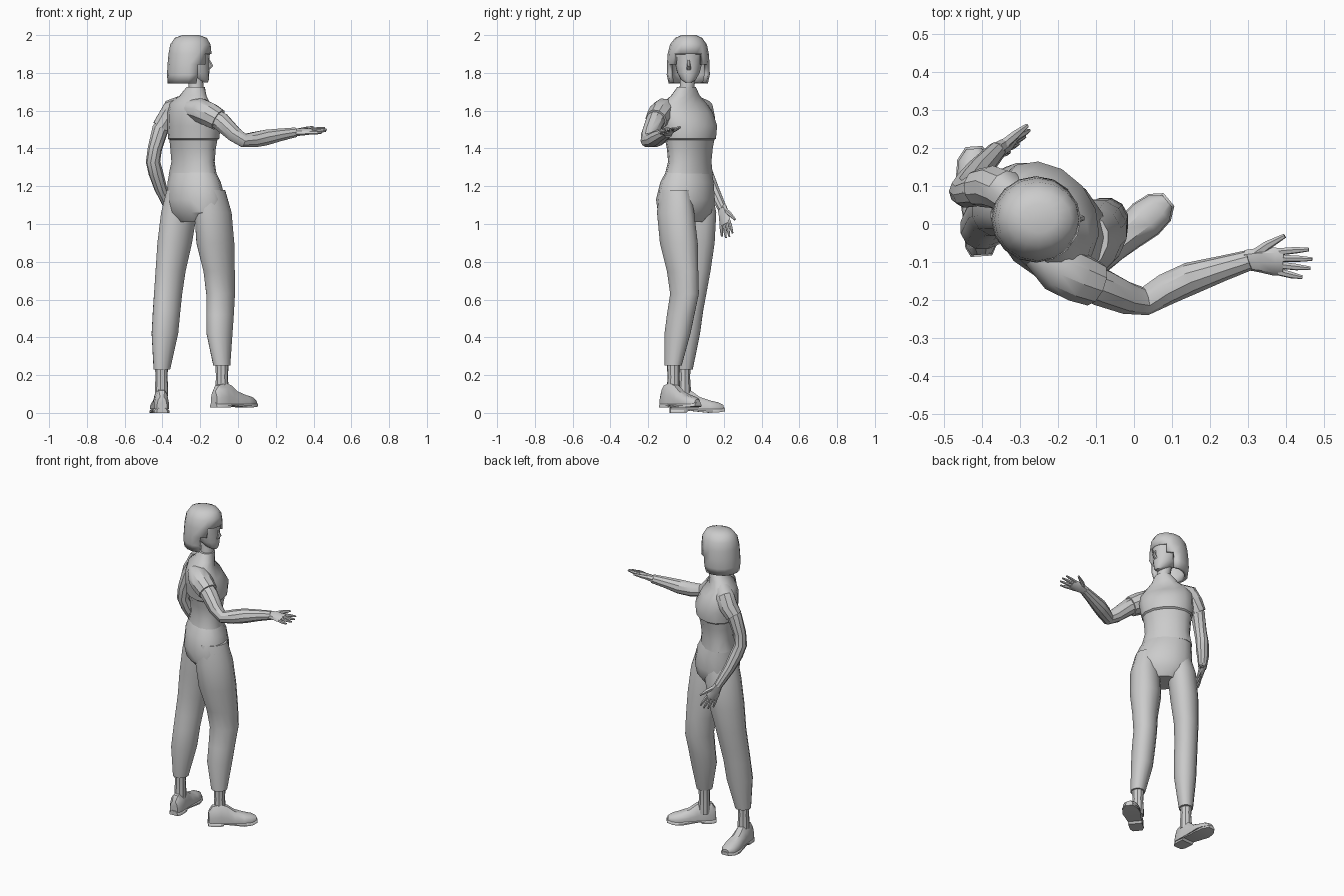
import bpy, bmesh
from math import sin, cos, pi, radians
from mathutils import Vector as V


def ring(x, y, z, a, b, ang=45, n=14):
    """Level oval: a = half width sideways, b = half depth along the facing angle."""
    f = V((cos(radians(ang)), sin(radians(ang)), 0))
    s = V((-f.y, f.x, 0))
    return [V((x, y, z)) + f * b * cos(2 * pi * i / n) + s * a * sin(2 * pi * i / n)
            for i in range(n)]


def path_rings(pts, ref, n=10):
    """Ovals across a path of (position, half width along ref, half thickness)."""
    out = []
    for k, (p, a, b) in enumerate(pts):
        t = (V(pts[min(k + 1, len(pts) - 1)][0]) - V(pts[max(k - 1, 0)][0])).normalized()
        s = V(ref)
        s = (s - t * s.dot(t)).normalized()
        m = t.cross(s)
        out.append([V(p) + s * a * cos(2 * pi * i / n) + m * b * sin(2 * pi * i / n)
                    for i in range(n)])
    return out


def build(name, lofts, skip=(), caps=(True, True), smooth=35):
    """Skin each list of rings and make one object of them."""
    bm = bmesh.new()
    for rings in lofts:
        vs = [[bm.verts.new(p) for p in r] for r in rings]
        n = len(vs[0])
        for k in range(len(vs) - 1):
            for i in range(n):
                if (k, i) not in skip:
                    j = (i + 1) % n
                    bm.faces.new((vs[k][i], vs[k][j], vs[k + 1][j], vs[k + 1][i]))
        for want, loop in zip(caps, (vs[0], vs[-1])):
            if want:
                bm.faces.new(loop)
    loose = [v for v in bm.verts if not v.link_faces]
    bmesh.ops.delete(bm, geom=loose, context='VERTS')
    bmesh.ops.recalc_face_normals(bm, faces=bm.faces)
    me = bpy.data.meshes.new(name)
    bm.to_mesh(me)
    bm.free()
    ob = bpy.data.objects.new(name, me)
    bpy.context.collection.objects.link(ob)
    bpy.ops.object.select_all(action='DESELECT')
    ob.select_set(True)
    bpy.context.view_layer.objects.active = ob
    bpy.ops.object.shade_smooth_by_angle(angle=radians(smooth))
    return ob


def arm(name, pts):
    build(name, [path_rings([((x, y, z), r, r) for x, y, z, r in pts], (0.3, 0.8, 0.5))])


def hand(name, wrist, direction, thumb):
    d = V(direction).normalized()
    s = V(thumb)
    s = (s - d * s.dot(d)).normalized()
    w = V(wrist)

    def at(l, o):
        return w + d * l + s * o
    parts = [path_rings([(at(-.01, 0), .027, .022), (at(.03, .002), .034, .019),
                         (at(.07, 0), .039, .015), (at(.092, 0), .036, .011)], s, 8)]
    for k, length in enumerate((.078, .088, .084, .064)):
        o = .028 - k * .0185
        parts.append(path_rings([(at(.08, o), .010, .010),
                                 (at(.08 + length * .55, o * 1.25), .009, .009),
                                 (at(.08 + length, o * 1.4), .005, .005)], s, 6))
    parts.append(path_rings([(at(.015, .015), .015, .014), (at(.05, .045), .012, .012),
                             (at(.093, .073), .006, .006)], s, 6))
    build(name, parts)


def shoe(name, heel, ang, z0):
    f = V((cos(radians(ang)), sin(radians(ang)), 0))
    s = V((-f.y, f.x, 0))
    base = V((heel[0], heel[1], z0))

    def section(l, w, lo, hi):
        p = [(1, 0), (1, .35), (.8, .75), (.4, 1), (-.4, 1), (-.8, .75), (-1, .35), (-1, 0)]
        return [base + f * l + s * w * u + V((0, 0, lo + (hi - lo) * v)) for u, v in p]
    build(name, [[section(*q) for q in (
        (.004, .026, .02, .085), (.025, .038, .02, .118), (.075, .040, .02, .13),
        (.115, .041, .02, .115), (.155, .044, .02, .085), (.21, .050, .02, .066),
        (.255, .043, .02, .056), (.284, .020, .02, .042))]])
    build(name + "_sole", [[section(*q) for q in (
        (0, .028, 0, .028), (.025, .041, 0, .028), (.085, .041, 0, .028),
        (.095, .041, .012, .028), (.15, .046, .006, .028), (.21, .053, 0, .028),
        (.258, .046, .003, .028), (.29, .022, .008, .028))]])


# shirt body, with a ledge under the chest
build("shirt", [[ring(*q) for q in (
    (-.24, .015, 1.26, .150, .100, 45), (-.238, .02, 1.33, .134, .092, 45),
    (-.238, .02, 1.40, .139, .100, 44), (-.236, .02, 1.445, .145, .110, 42),
    (-.235, .02, 1.452, .152, .121, 42), (-.233, .018, 1.52, .160, .127, 40),
    (-.245, .0, 1.59, .162, .108, 38), (-.255, -.008, 1.64, .138, .080, 38),
    (-.238, -.003, 1.68, .084, .062, 38), (-.224, .003, 1.725, .051, .048, 30))]])

# sleeves
arm("right_sleeve", [(-.255, -.07, 1.61, .048), (-.20, -.115, 1.602, .066),
                     (-.15, -.14, 1.578, .066), (-.105, -.158, 1.552, .060)])
arm("left_sleeve", [(-.30, .05, 1.635, .045), (-.345, .09, 1.61, .056),
                    (-.373, .098, 1.56, .056), (-.408, .095, 1.51, .050)])

# arms and hands
arm("right_arm", [(-.15, -.14, 1.575, .050), (-.09, -.165, 1.542, .051), (-.02, -.195, 1.475, .043),
                  (.03, -.203, 1.442, .038), (.085, -.172, 1.446, .042), (.15, -.143, 1.458, .043),
                  (.23, -.118, 1.473, .034), (.305, -.095, 1.485, .027)])
arm("left_arm", [(-.375, .098, 1.56, .045), (-.412, .09, 1.50, .044), (-.44, .08, 1.40, .038),
                 (-.450, .085, 1.33, .038), (-.435, .105, 1.27, .039), (-.41, .14, 1.19, .034),
                 (-.362, .193, 1.08, .025)])
hand("right_hand", (.302, -.095, 1.485), (.98, -.06, .07), (0, .95, .3))
hand("left_hand", (-.362, .193, 1.08), (.38, .16, -.88), (.7, .7, 0))

# trousers
build("trouser_seat", [[ring(*q) for q in (
    (-.24, .015, 1.275, .145, .096), (-.232, .005, 1.22, .160, .120),
    (-.222, -.003, 1.13, .175, .134), (-.222, -.003, 1.06, .168, .120),
    (-.222, .0, 1.01, .100, .080))]])
build("left_trouser_leg", [[ring(*q) for q in (
    (-.295, .055, 1.18, .070, .095), (-.312, .065, 1.06, .086, .108),
    (-.335, .06, .90, .083, .104), (-.357, .05, .75, .072, .090),
    (-.370, .033, .63, .068, .084), (-.378, .018, .54, .068, .080),
    (-.387, .004, .42, .065, .078), (-.403, -.008, .23, .042, .047))]])
build("right_trouser_leg", [[ring(*q) for q in (
    (-.150, -.06, 1.18, .070, .095), (-.132, -.055, 1.06, .088, .112),
    (-.120, -.038, .90, .092, .112), (-.100, -.018, .75, .075, .094),
    (-.092, -.008, .63, .069, .086), (-.095, -.028, .52, .068, .080),
    (-.098, -.045, .42, .064, .076), (-.086, -.068, .25, .043, .048))]])

# ankles and shoes
for side, x, y in (("left", -.405, -.010), ("right", -.085, -.066)):
    build(side + "_ankle", [[ring(x, y, z, r, r, n=10) for z, r in
                             ((.26, .036), (.19, .032), (.13, .036), (.09, .036))]])
shoe("left_shoe", (-.402, -.085), 94, 0)
shoe("right_shoe", (-.13, -.122), 40, .028)

# neck and head, turned towards +x
build("neck", [[ring(*q, 0, 12) for q in (
    (-.23, .0, 1.67, .045, .045), (-.222, .006, 1.73, .039, .039),
    (-.230, .012, 1.82, .045, .042))]])
build("head", [[ring(*q, 3, 14) for q in (
    (-.178, .013, 1.750, .018, .018), (-.198, .013, 1.765, .040, .045),
    (-.218, .013, 1.80, .060, .066), (-.229, .013, 1.84, .070, .077),
    (-.232, .013, 1.87, .073, .081), (-.238, .013, 1.92, .076, .090),
    (-.25, .013, 1.97, .050, .060))]])
build("nose", [path_rings([((-.152, .014, 1.868), .005, .004), ((-.142, .015, 1.838), .010, .013),
                           ((-.156, .014, 1.818), .012, .006)], (0, 1, 0), 6)])

# bob haircut with an open front below the fringe
opening = {(r, c) for r in (0, 1) for c in (0, 1, 2, 13, 14, 15)}
opening |= {(2, c) for c in (0, 1, 14, 15)}
hair = build("hair", [[ring(*q, 0, 16) for q in (
    (-.262, .012, 1.745, .104, .110), (-.258, .012, 1.79, .114, .118),
    (-.256, .012, 1.845, .113, .117), (-.254, .012, 1.90, .109, .114),
    (-.252, .013, 1.95, .098, .107), (-.25, .014, 1.985, .072, .085),
    (-.25, .015, 2.0, .038, .045))]], skip=opening, caps=(False, True), smooth=40)
shell = hair.modifiers.new("thickness", 'SOLIDIFY')
shell.thickness = .022
shell.offset = -1
